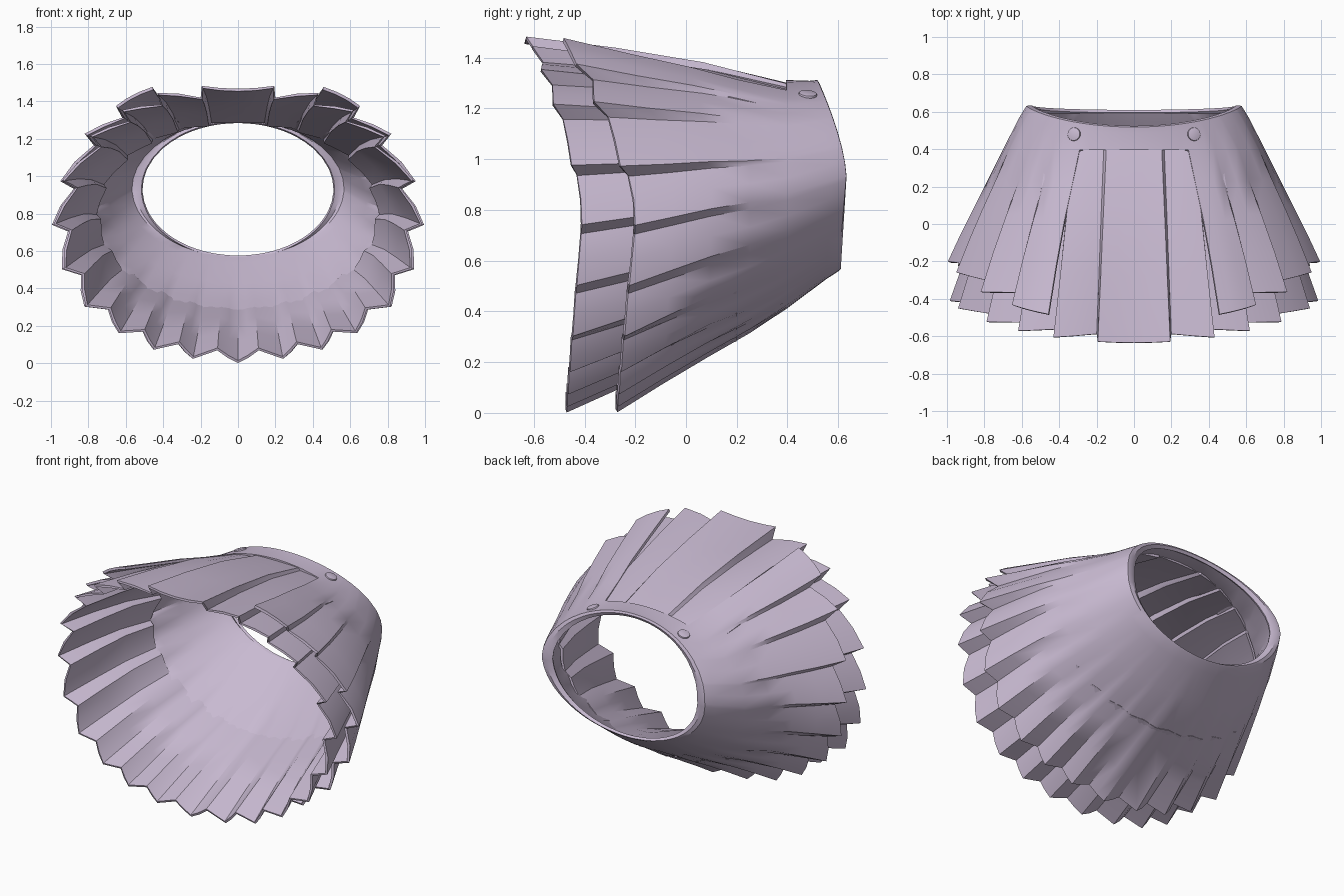
import bpy, bmesh, math
from mathutils import Vector

if "Cube" in bpy.data.objects:
    bpy.data.objects.remove(bpy.data.objects["Cube"])

fabric = bpy.data.materials.new("pale lilac fabric")
fabric.diffuse_color = (0.58, 0.49, 0.64, 1)
fabric.use_nodes = True
fabric.node_tree.nodes["Principled BSDF"].inputs["Base Color"].default_value = fabric.diffuse_color

# Pleat ridges on the right half: (angle in degrees, radius factor at the hem)
RIDGES = [(-90, 1.01), (-76, 1.01), (-63.5, 1.02), (-51, 1.02), (-36, 1.02), (-19, 1.0),
          (0, 1.0), (18.5, 1.007), (39, 1.06), (53, 1.09), (65.5, 1.11), (79, 1.03)]
# The layer underneath is flatter where the border panels cover it
UNDER_RIDGES = [(a, 1 + (r - 1) * (.5 if 30 < a < 70 else 1)) for a, r in RIDGES]
PLEAT_DEPTH = 0.085


def pleat_samples(ridges, setback_max, flat_from=None):
    """Ridges, folds and mid-panel points as (angle, radius factor, hem setback)."""
    out = []
    for (a0, r0), (a1, r1) in zip(ridges, ridges[1:]):
        out.append((a0, r0, 0))
        if a1 == flat_from:
            # Plain border panel beside the opening
            out += [(a0 + (a1 - a0) * t, r0 + (r1 - r0) * t + .006, 0) for t in (.33, .67)]
            out.append((a1, r1, 0))
            return out + [(a, 1.06, 0) for a in (70, 75, 79, 84.5, 90)]
        # Symmetric folds underneath become knife pleats towards the top
        f = 0.5 - 0.40 * min(1, max(0, (a0 + 70) / 60))
        fold = a1 - (a1 - a0) * f
        rf = r0 + (r1 - r0) * (1 - f) - PLEAT_DEPTH
        setback = setback_max * min(1, max(0, (a0 + 20) / 50))
        out.append(((a0 + fold) / 2, (r0 + rf) / 2 + .004, setback / 2))
        out.append((fold, rf, setback))
    # Smooth centre panel
    return out + [(79, 1.03, 0), (84.5, 1.0, 0), (90, .99, 0)]


def bend(side, top, bottom, p=1.5):
    """Depth that varies from the sides to the top and bottom."""
    return lambda s: side + ((top - side) * s ** p if s > 0 else (bottom - side) * -s)


# Stations from waist to hem: half width, half height, centre z, depth rule, pleat strength
OUTER = [
    (.51, .354, .930, bend(.615, .515, .595), 0),
    (.545, .367, .934, bend(.633, .525, .61), 0),
    (.575, .377, .935, bend(.632, .518, .60), 0),
    (.61, .392, .917, bend(.575, .487, .55), 0),
    (.70, .449, .862, bend(.40, .395, .40), .04),
    (.775, .515, .830, bend(.25, .20, .25), .28),
    (.85, .580, .805, bend(.10, .00, .09), .54),
    (.925, .652, .772, bend(-.05, -.25, -.09), .78),
    (.995, .730, .740, bend(-.20, -.525, -.27), 1),
]
UNDER = [
    (.768, .508, .792, bend(.20, .41, .20), .35),
    (.840, .590, .793, bend(.0, .07, -.02), .57),
    (.910, .664, .772, bend(-.2, -.28, -.245), .8),
    (.985, .733, .742, bend(-.41, -.635, -.47), 1),
]


def surface(station, angle, r, setback):
    a, b, zc, depth, k = station
    c, s = math.cos(math.radians(angle)), math.sin(math.radians(angle))
    f = 1 + (r - 1) * k
    return Vector((a * c * f, depth(s) + setback * k, zc + b * s * f))


def finish(ob):
    """Bake modifiers, then smooth while keeping the cut edges crisp."""
    ob.data.materials.append(fabric)
    bpy.ops.object.select_all(action='DESELECT')
    bpy.context.view_layer.objects.active = ob
    ob.select_set(True)
    bpy.ops.object.convert(target='MESH')
    bpy.ops.object.shade_smooth_by_angle(angle=math.radians(32))


def make_layer(name, stations, cols, thickness, keep):
    """Loft half of a pleated layer, then mirror and thicken it."""
    bm = bmesh.new()
    rows = [[bm.verts.new(surface(st, *c)) for c in cols] for st in stations]
    for j in range(len(rows) - 1):
        for i in range(len(cols) - 1):
            if keep(j, (cols[i][0] + cols[i + 1][0]) / 2):
                bm.faces.new((rows[j][i], rows[j][i + 1], rows[j + 1][i + 1], rows[j + 1][i]))
    bmesh.ops.delete(bm, geom=[v for v in bm.verts if not v.link_faces], context='VERTS')
    me = bpy.data.meshes.new(name)
    bm.to_mesh(me)
    bm.free()
    ob = bpy.data.objects.new(name, me)
    bpy.context.collection.objects.link(ob)
    mirror = ob.modifiers.new("mirror", 'MIRROR')
    mirror.use_clip = True
    solid = ob.modifiers.new("cloth thickness", 'SOLIDIFY')
    solid.thickness = thickness
    solid.offset = -1
    finish(ob)


# Overskirt with waistband, open along the top below the band
make_layer("overskirt", OUTER, pleat_samples(RIDGES, .06, 65.5), .016,
           lambda j, a: j < 4 or a < 65.5)
# Longer closed layer underneath
make_layer("underskirt", UNDER, pleat_samples(UNDER_RIDGES, .04), .014, lambda j, a: True)

# Two round buttons on the waistband
ANG = 59.5
p0, p1 = (surface(OUTER[k], ANG, 1, 0) for k in (3, 4))
spot = p0.lerp(p1, (p0.y - .48) / (p0.y - p1.y))
tangent = surface(OUTER[3], ANG + 3, 1, 0) - surface(OUTER[3], ANG - 3, 1, 0)
normal = tangent.cross(p1 - p0).normalized()
for side in (1, -1):
    n = Vector((normal.x * side, normal.y, normal.z))
    bpy.ops.mesh.primitive_cylinder_add(vertices=24, radius=.036, depth=.018,
                                        location=(spot.x * side, spot.y, spot.z),
                                        rotation=n.to_track_quat('Z', 'Y').to_euler())
    button = bpy.context.object
    button.name = "button"
    bevel = button.modifiers.new("rounded rim", 'BEVEL')
    bevel.width = .005
    bevel.segments = 2
    finish(button)
